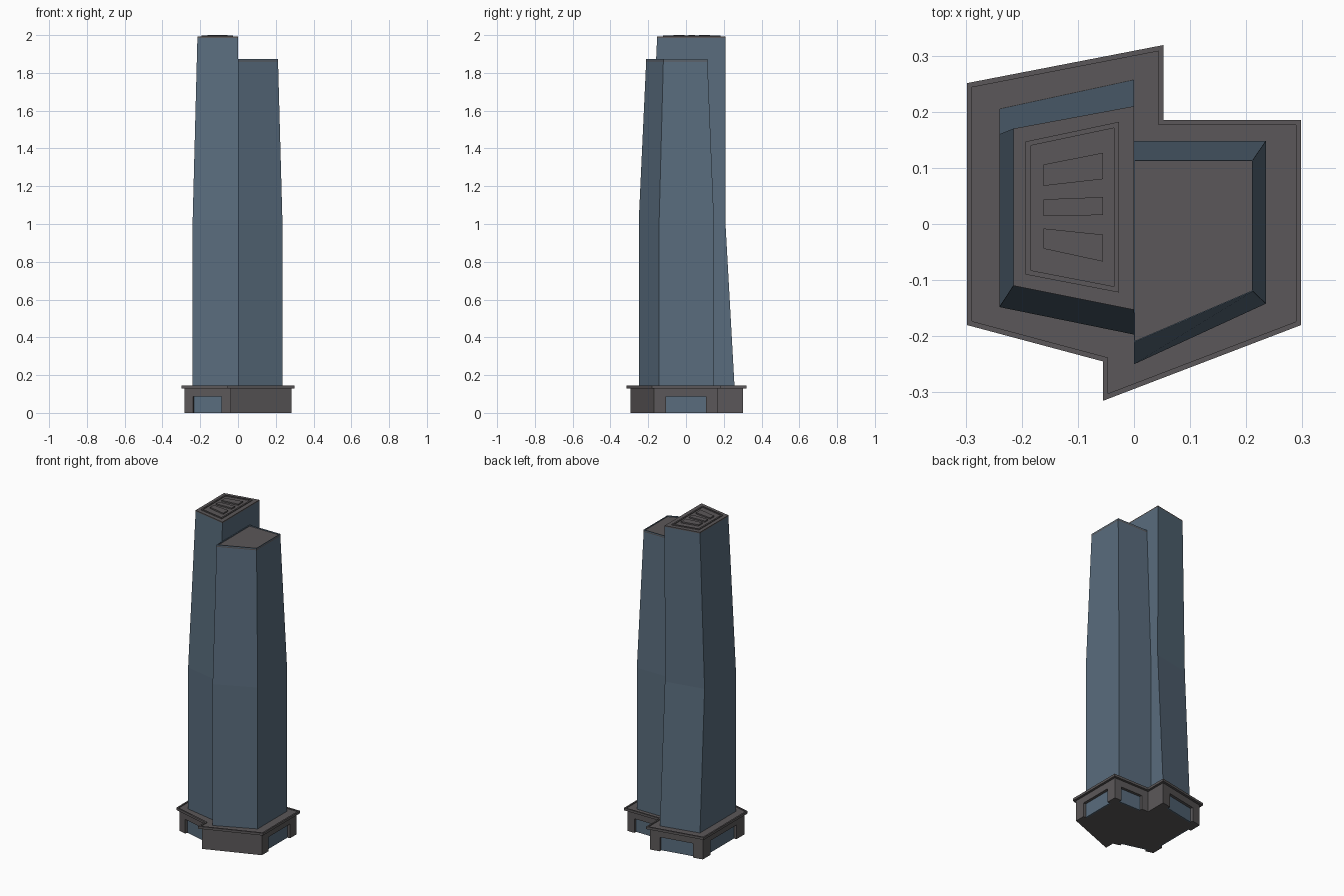
import bpy
from mathutils import Vector

if "Cube" in bpy.data.objects:
    bpy.data.objects.remove(bpy.data.objects["Cube"])


def material(name, rgb):
    m = bpy.data.materials.new(name)
    m.diffuse_color = (*rgb, 1)
    m.use_nodes = True
    m.node_tree.nodes["Principled BSDF"].inputs["Base Color"].default_value = m.diffuse_color
    return m


GLASS = material("blue_glass", (0.10, 0.15, 0.205))
STONE = material("dark_stone", (0.105, 0.097, 0.10))


def mesh(name, verts, faces, mat):
    me = bpy.data.meshes.new(name)
    me.from_pydata(verts, [], faces)
    me.materials.append(mat)
    ob = bpy.data.objects.new(name, me)
    bpy.context.collection.objects.link(ob)
    return ob


def loft(name, rings, mat):
    """Solid through (outline, z) rings; outlines run counter-clockwise."""
    n = len(rings[0][0])
    verts = [(x, y, z) for pts, z in rings for x, y in pts]
    faces = [tuple(reversed(range(n))), tuple(range(len(verts) - n, len(verts)))]
    for r in range(len(rings) - 1):
        for i in range(n):
            j = (i + 1) % n
            faces.append((r*n + i, r*n + j, (r+1)*n + j, (r+1)*n + i))
    return mesh(name, verts, faces, mat)


def inset(pts, d):
    """Parallel inward offset of a counter-clockwise outline."""
    out = []
    for i, p in enumerate(pts):
        p, a, b = Vector(p), Vector(pts[i-1]), Vector(pts[(i+1) % len(pts)])
        u, v = (p - a).normalized(), (b - p).normalized()
        n1, n2 = Vector((-u.y, u.x)), Vector((-v.y, v.x))
        out.append(tuple(p + (n1 + n2) * d / (1 + n1.dot(n2))))
    return out


def rim(name, outer, width, z0, z1, mat):
    """Low wall following an outline."""
    inner, n = inset(outer, width), len(outer)
    verts = [(x, y, z) for pts, z in ((outer, z0), (outer, z1), (inner, z1), (inner, z0))
             for x, y in pts]
    faces = []
    for k in range(4):
        for i in range(n):
            j, m = (i + 1) % n, (k + 1) % 4
            faces.append((k*n + i, k*n + j, m*n + j, m*n + i))
    return mesh(name, verts, faces, mat)


# Podium: walls with notched window bays, header, ledge
ledge = [(-0.298, -0.18), (-0.055, -0.245), (-0.055, -0.315), (0.298, -0.18),
         (0.298, 0.185), (0.053, 0.185), (0.053, 0.319), (-0.298, 0.251)]
body = inset(ledge, 0.0145)
bays = {0: "front", 3: "right", 4: "back_right", 6: "back_left", 7: "left"}
notched = []
for i, p in enumerate(body):
    a, b = Vector(p), Vector(body[(i + 1) % len(body)])
    notched.append(tuple(a))
    if i in bays:
        u = (b - a).normalized()
        inward = Vector((-u.y, u.x))
        s, e = a.lerp(b, 0.19), a.lerp(b, 0.81)
        si, ei = s + inward * 0.025, e + inward * 0.025
        notched += [tuple(q) for q in (s, si, ei, e)]
        # Glazing at the back of the bay
        w = inward * 0.008
        loft(bays[i] + "_window", [([tuple(si - w), tuple(ei - w), tuple(ei), tuple(si)], z)
                                   for z in (0, 0.088)], GLASS)
loft("podium_walls", [(notched, 0), (notched, 0.088)], STONE)
loft("podium_header", [(body, 0.088), (body, 0.13)], STONE)
loft("podium_ledge", [(ledge, 0.13), (ledge, 0.14)], STONE)
rim("podium_ledge_rim", ledge, 0.009, 0.14, 0.145, STONE)

# Tall left tower: back leans in below the middle, front and side above it
tall_base = [(-0.24, -0.148), (0, -0.197), (0, 0.257), (-0.24, 0.205)]
tall_mid = [(-0.24, -0.148), (0, -0.197), (0, 0.208), (-0.24, 0.16)]
tall_top = [(-0.215, -0.11), (0, -0.153), (0, 0.21), (-0.215, 0.17)]
loft("tall_tower", [(tall_base, 0.138), (tall_mid, 1.02), (tall_top, 1.985)], GLASS)
loft("tall_tower_roof", [(tall_top, 1.985), (tall_top, 1.992)], STONE)

# Short right tower: straight below the middle, tapering above
short_base = [(0, -0.25), (0.235, -0.142), (0.235, 0.148), (0, 0.148)]
short_top = [(0, -0.211), (0.212, -0.12), (0.212, 0.114), (0, 0.114)]
loft("short_tower", [(short_base, 0.138), (short_base, 1.02), (short_top, 1.86)], GLASS)
loft("short_tower_roof", [(short_top, 1.86), (short_top, 1.866)], STONE)
rim("short_tower_parapet", short_top, 0.002, 1.866, 1.873, GLASS)

# Roof frame and three plant housings
rim("roof_frame", [(-0.193, -0.09), (-0.027, -0.122), (-0.027, 0.182), (-0.193, 0.147)],
    0.009, 1.992, 1.997, STONE)
for i, (l0, l1, r0, r1) in enumerate([(-0.044, -0.008, -0.067, -0.019),
                                      (0.014, 0.044, 0.016, 0.048),
                                      (0.068, 0.106, 0.08, 0.127)]):
    pts = [(-0.161, l0), (-0.055, r0), (-0.055, r1), (-0.161, l1)]
    loft(f"roof_housing_{i + 1}", [(pts, 1.992), (pts, 2.0)], STONE)
